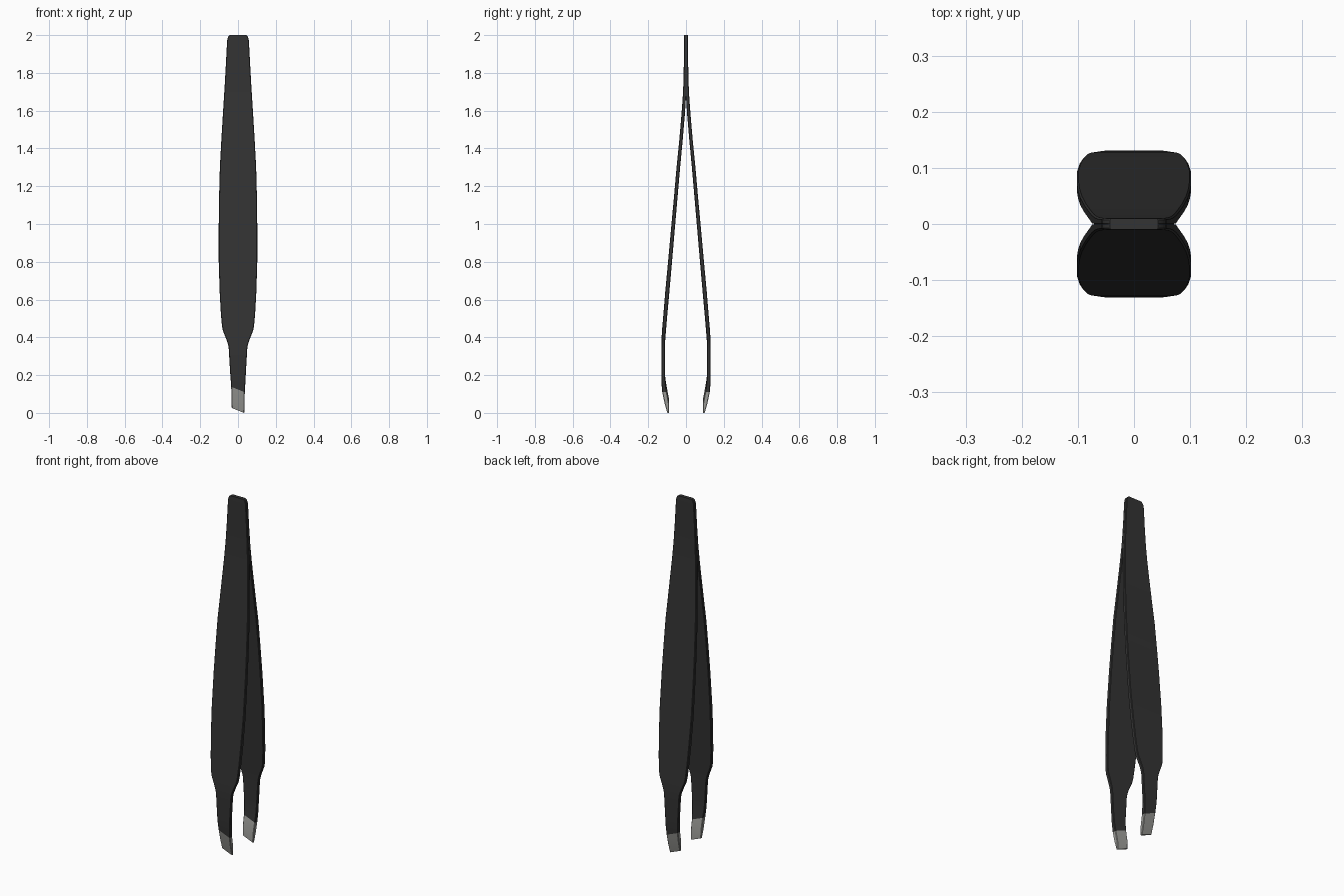
import bpy, bmesh


def material(name, rgb):
    m = bpy.data.materials.new(name)
    m.diffuse_color = (*rgb, 1)
    return m


BLACK = material("matte black", (0.033, 0.033, 0.033))
STEEL = material("bare steel", (0.33, 0.33, 0.31))

# Stations along one arm: height, half width, inner y, outer y
ARM = [
    (2.00, 0.043, 0.000, 0.010), (1.993, 0.051, 0.000, 0.010),
    (1.982, 0.056, 0.000, 0.0105), (1.965, 0.058, 0.000, 0.011),
    (1.85, 0.064, 0.000, 0.0115), (1.74, 0.070, 0.000, 0.014),
    (1.66, 0.075, 0.001, 0.018), (1.58, 0.080, 0.006, 0.024),
    (1.45, 0.088, 0.017, 0.035), (1.30, 0.096, 0.031, 0.050),
    (1.15, 0.100, 0.044, 0.063), (1.00, 0.102, 0.057, 0.077),
    (0.80, 0.102, 0.074, 0.095), (0.64, 0.097, 0.088, 0.110),
    (0.53, 0.091, 0.098, 0.119), (0.46, 0.085, 0.104, 0.125),
    (0.435, 0.080, 0.106, 0.127), (0.385, 0.060, 0.110, 0.130),
    (0.36, 0.052, 0.111, 0.131), (0.34, 0.049, 0.112, 0.131),
    (0.22, 0.042, 0.112, 0.131), (0.17, 0.039, 0.109, 0.130),
    (0.124, 0.036, 0.102, 0.126),
]
# The bare tip continues from the last station, with a ground inner face
TIP = [ARM[-1], (0.062, 0.0345, 0.090, 0.113), (0.0125, 0.033, 0.089, 0.099)]


def section(z, w, yi, yo, side):
    """Flat bar cross-section with small chamfers; slanted near the tip."""
    co = 0.003
    ci = 0.003 if yi > 0.003 else 0.0005
    slant = -0.4 * max(0.0, min(1.0, (0.22 - z) / 0.08))
    pts = [(-w, yi + ci), (-w + ci, yi), (w - ci, yi), (w, yi + ci),
           (w, yo - co), (w - co, yo), (-w + co, yo), (-w, yo - co)]
    return [(x, side * y, z + slant * x) for x, y in pts]


def loft(name, stations, side, mat):
    bm = bmesh.new()
    rings = [[bm.verts.new(p) for p in section(*s, side)] for s in stations]
    for a, b in zip(rings, rings[1:]):
        for i in range(8):
            j = (i + 1) % 8
            bm.faces.new((a[i], a[j], b[j], b[i]))
    bm.faces.new(rings[0])
    bm.faces.new(rings[-1])
    bmesh.ops.recalc_face_normals(bm, faces=bm.faces)
    me = bpy.data.meshes.new(name)
    bm.to_mesh(me)
    bm.free()
    me.materials.append(mat)
    ob = bpy.data.objects.new(name, me)
    bpy.context.collection.objects.link(ob)
    bpy.ops.object.select_all(action='DESELECT')
    ob.select_set(True)
    bpy.context.view_layer.objects.active = ob
    bpy.ops.object.shade_smooth_by_angle(angle=0.45)


# Two mirrored arms, joined along their upper ends
for side, label in ((-1, "front"), (1, "back")):
    loft(label + "_arm", ARM, side, BLACK)
    loft(label + "_tip", TIP, side, STEEL)
